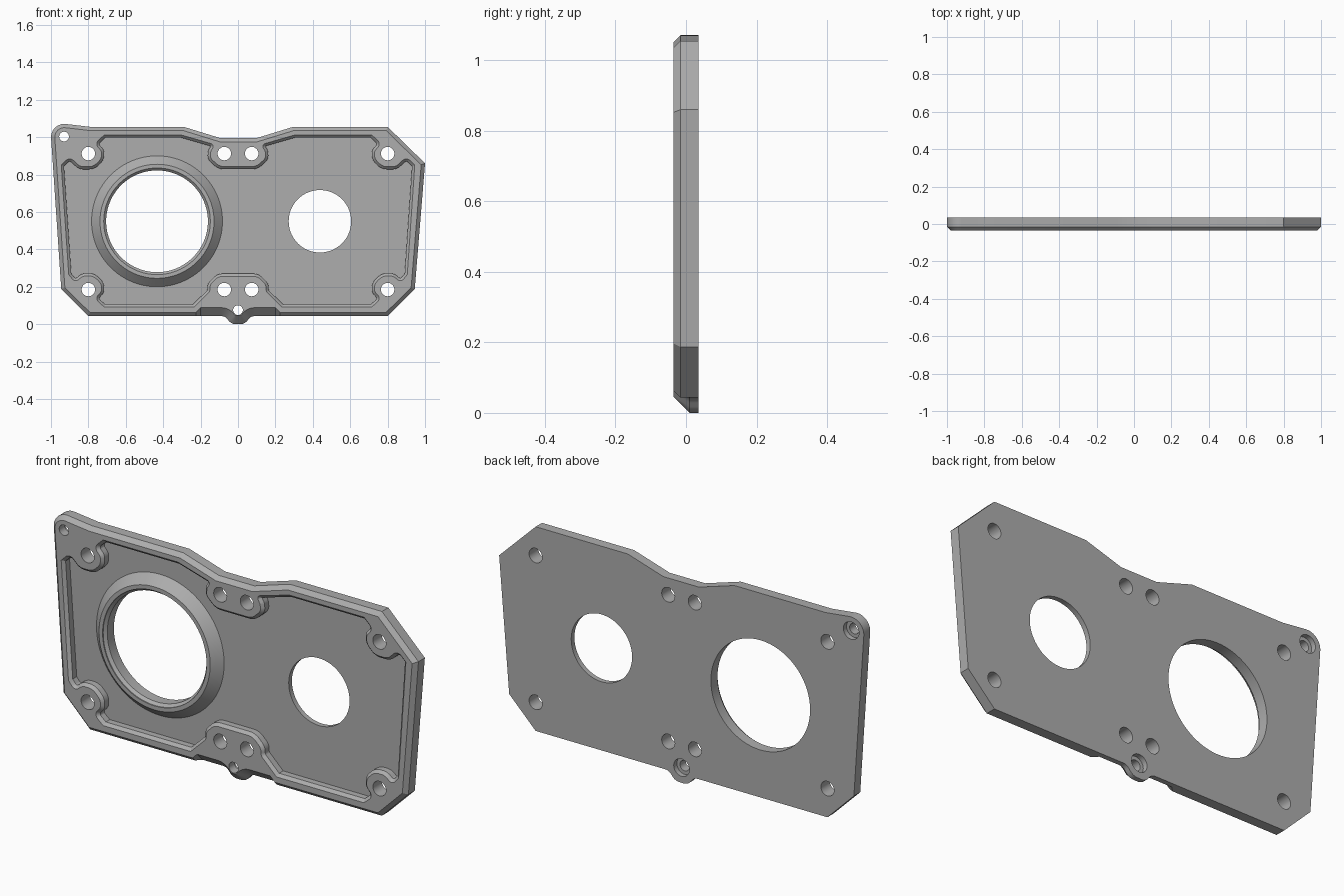
import bpy, bmesh, math
from mathutils import Vector

if "Cube" in bpy.data.objects:
    bpy.data.objects.remove(bpy.data.objects["Cube"])

FRONT, BACK, FLOOR = -0.035, 0.035, 0.01

metal = bpy.data.materials.new("plain grey metal")
metal.diffuse_color = (0.42, 0.42, 0.42, 1)
metal.use_nodes = True
metal.node_tree.nodes["Principled BSDF"].inputs["Base Color"].default_value = metal.diffuse_color


def fillet(points, steps=8):
    """Round the corners of (x, z, radius, depth) points."""
    out, n = [], len(points)
    for i, (x, z, r, d) in enumerate(points):
        p = Vector((x, z))
        u = Vector(points[i - 1][:2]) - p
        v = Vector(points[(i + 1) % n][:2]) - p
        if r == 0:
            out.append((p, d))
            continue
        half = (math.pi - u.angle(v)) / 2
        t = min(r * math.tan(half), 0.49 * u.length, 0.49 * v.length)
        r = t / math.tan(half)
        u.normalize()
        v.normalize()
        c = p + (u + v).normalized() * math.hypot(t, r)
        a, b = p + u * t - c, p + v * t - c
        for k in range(steps + 1):
            out.append((c + a.lerp(b, k / steps).normalized() * r, d))
    return out


def inset(ring):
    """Mitred inward offset by each point's own depth."""
    n = len(ring)
    pts = [p for p, d in ring]
    area = sum(pts[i - 1].x * pts[i].y - pts[i].x * pts[i - 1].y for i in range(n))
    s = 1 if area > 0 else -1
    out = []
    for i, (p, d) in enumerate(ring):
        e1 = (p - pts[i - 1]).normalized()
        e2 = (pts[(i + 1) % n] - p).normalized()
        n1, n2 = Vector((-e1.y, e1.x)) * s, Vector((-e2.y, e2.x)) * s
        out.append(p + (n1 + n2) * d / (1 + n1.dot(n2)))
    return out


def loft(name, rings):
    """Closed solid through rings of (x, y, z) points."""
    bm = bmesh.new()
    vs = [[bm.verts.new(p) for p in ring] for ring in rings]
    n = len(rings[0])
    for a, b in zip(vs, vs[1:]):
        for i in range(n):
            j = (i + 1) % n
            bm.faces.new((a[i], a[j], b[j], b[i]))
    bm.faces.new(vs[0])
    bm.faces.new(vs[-1])
    bmesh.ops.recalc_face_normals(bm, faces=bm.faces)
    me = bpy.data.meshes.new(name)
    bm.to_mesh(me)
    bm.free()
    me.materials.append(metal)
    ob = bpy.data.objects.new(name, me)
    bpy.context.collection.objects.link(ob)
    return ob


def lathe(name, cx, cz, profile, n=32):
    """Turned solid along y from (radius, y) pairs."""
    ang = [2 * math.pi * i / n for i in range(n)]
    return loft(name, [[(cx + r * math.cos(a), y, cz + r * math.sin(a)) for a in ang]
                       for r, y in profile])


def combine(target, tool, operation):
    mod = target.modifiers.new(operation, 'BOOLEAN')
    mod.operation, mod.solver, mod.object = operation, 'EXACT', tool
    bpy.context.view_layer.objects.active = target
    bpy.ops.object.modifier_apply(modifier=mod.name)
    bpy.data.objects.remove(tool)


# Plate outline, clockwise from the top left ear; depth is the front chamfer
C, W = 0.02, 0.045
outline = fillet([
    (-1.005, 1.08, 0.07, C), (-0.79, 1.055, 0, C), (-0.29, 1.055, 0, C),
    (-0.095, 0.995, 0, C), (0.10, 0.995, 0, C), (0.295, 1.055, 0, C),
    (0.80, 1.055, 0, C), (1.0, 0.86, 0, C), (0.945, 0.187, 0, C),
    (0.80, 0.043, 0, C), (0.225, 0.043, 0, C), (0.20, 0.043, 0, W),
    (0.07, 0.043, 0.04, W), (0.035, 0, 0.05, W),
    (-0.035, 0, 0.05, W), (-0.07, 0.043, 0.04, W),
    (-0.20, 0.043, 0, W), (-0.225, 0.043, 0, C),
    (-0.80, 0.043, 0, C), (-0.945, 0.187, 0, C)])
plate = loft("cover_plate", [
    [(p.x, BACK, p.y) for p, d in outline],
    [(p.x, FRONT + d, p.y) for p, d in outline],
    [(p.x, FRONT, p.y) for p in inset(outline)]])

# Front pocket, right half then mirrored, winding around the screw bosses
half = [
    (0.10, 0.843, 0.06), (0.15, 0.89, 0.06), (0.145, 0.925, 0.02),
    (0.125, 0.96, 0.025), (0.305, 1.012, 0), (0.715, 1.012, 0),
    (0.765, 0.965, 0.03), (0.73, 0.925, 0.03), (0.73, 0.885, 0.06),
    (0.773, 0.842, 0.06), (0.845, 0.842, 0.05), (0.90, 0.895, 0.03),
    (0.945, 0.85, 0), (0.905, 0.265, 0), (0.87, 0.222, 0.03),
    (0.83, 0.258, 0.05), (0.773, 0.258, 0.06), (0.73, 0.215, 0.06),
    (0.73, 0.175, 0.03), (0.765, 0.135, 0.03), (0.715, 0.092, 0),
    (0.235, 0.092, 0), (0.15, 0.175, 0.03), (0.15, 0.21, 0.04),
    (0.105, 0.256, 0.06)]
D = 0.014
loop = fillet([(x, z, r, D) for x, z, r in half] +
              [(-x, z, r, D) for x, z, r in reversed(half)])
inner = inset(loop)
pocket = loft("pocket_cutter", [
    [(p.x, FRONT - 0.03, p.y) for p, d in loop],
    [(p.x, FRONT, p.y) for p, d in loop],
    [(p.x, FRONT + D, p.y) for p in inner],
    [(p.x, FLOOR, p.y) for p in inner]])
combine(plate, pocket, 'DIFFERENCE')

# Tapered collar around the large opening
collar = lathe("collar", -0.433, 0.55,
               [(0.305, FRONT), (0.35, FLOOR), (0.35, FLOOR + 0.01)], 96)
combine(plate, collar, 'UNION')

# Large stepped opening and small plain opening
combine(plate, lathe("large_opening_cutter", -0.433, 0.55,
                     [(0.285, -0.08), (0.285, -0.03), (0.272, -0.017), (0.272, 0.08)], 96),
        'DIFFERENCE')
combine(plate, lathe("small_opening_cutter", 0.438, 0.55,
                     [(0.167, -0.08), (0.167, 0.08)], 72), 'DIFFERENCE')

# Screw holes
for x in (-0.8, -0.073, 0.073, 0.8):
    for z in (0.185, 0.912):
        combine(plate, lathe("screw_hole_cutter", x, z, [(0.036, -0.08), (0.036, 0.08)]),
                'DIFFERENCE')

# Small holes in the ear and bottom bump, counterbored from the back
for x, z in ((-0.93, 1.003), (0, 0.075)):
    combine(plate, lathe("counterbore_cutter", x, z,
                         [(0.026, -0.08), (0.026, 0.01), (0.043, 0.01), (0.043, 0.08)]),
            'DIFFERENCE')

# Smooth the curved walls, keep the edges crisp
bpy.ops.object.select_all(action='DESELECT')
plate.select_set(True)
bpy.context.view_layer.objects.active = plate
bpy.ops.object.shade_smooth_by_angle(angle=math.radians(25))
